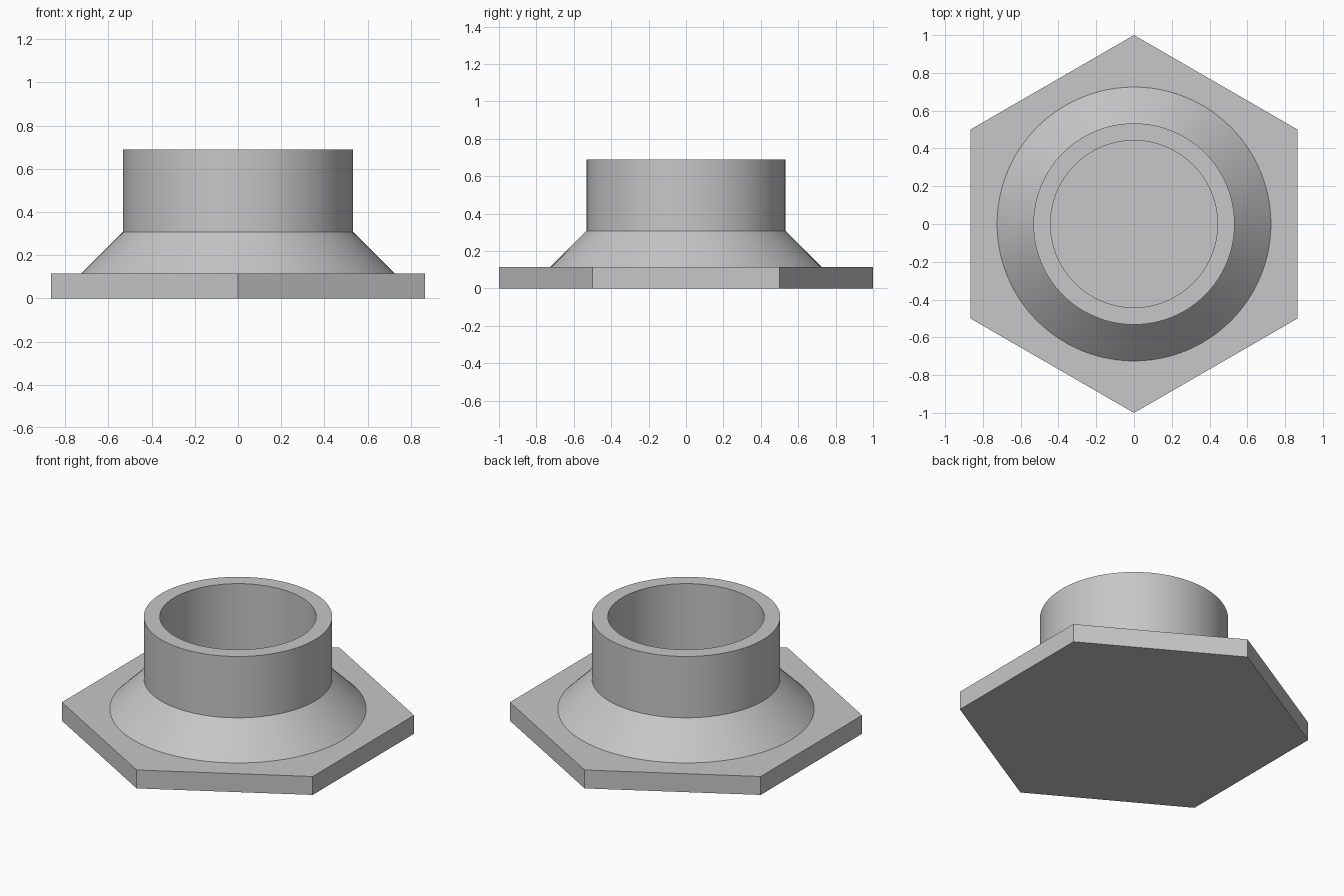
import bpy
import bmesh
import math

SEGMENTS = 96
PLATE_TOP = 0.115

if "Cube" in bpy.data.objects:
    bpy.data.objects.remove(bpy.data.objects["Cube"], do_unlink=True)

# Plain grey material
grey = bpy.data.materials.new("plain_grey")
grey.use_nodes = True
colour = (0.57, 0.57, 0.57, 1.0)
grey.diffuse_color = colour
grey.node_tree.nodes["Principled BSDF"].inputs["Base Color"].default_value = colour


def add_object(name, bm):
    bmesh.ops.recalc_face_normals(bm, faces=bm.faces)
    mesh = bpy.data.meshes.new(name)
    bm.to_mesh(mesh)
    bm.free()
    mesh.materials.append(grey)
    obj = bpy.data.objects.new(name, mesh)
    bpy.context.collection.objects.link(obj)
    return obj


def ring(bm, radius, z, count):
    step = 2 * math.pi / count
    return [bm.verts.new((radius * math.sin(i * step), radius * math.cos(i * step), z))
            for i in range(count)]


def bridge(bm, a, b):
    for i in range(len(a)):
        j = (i + 1) % len(a)
        bm.faces.new((a[i], a[j], b[j], b[i]))


# Hexagonal base plate with corners at front and back
bm = bmesh.new()
low, high = ring(bm, 1.0, 0, 6), ring(bm, 1.0, PLATE_TOP, 6)
bridge(bm, low, high)
bm.faces.new(low)
bm.faces.new(high)
plate = add_object("hex_flange_body", bm)

# Hollow collar with a flared foot, its root sunk into the plate
profile = [(0.442, 0.05), (0.725, 0.05), (0.725, PLATE_TOP),
           (0.533, 0.307), (0.533, 0.69), (0.442, 0.69), (0.442, PLATE_TOP)]
bm = bmesh.new()
rings = [ring(bm, r, z, SEGMENTS) for r, z in profile]
for k, current in enumerate(rings):
    bridge(bm, current, rings[(k + 1) % len(rings)])
collar = add_object("collar_helper", bm)

# Weld the collar to the plate; the plate top closes the bore
union = plate.modifiers.new("collar_union", "BOOLEAN")
union.operation = "UNION"
union.solver = "EXACT"
union.object = collar
bpy.ops.object.select_all(action="DESELECT")
plate.select_set(True)
bpy.context.view_layer.objects.active = plate
bpy.ops.object.modifier_apply(modifier=union.name)
bpy.data.objects.remove(collar, do_unlink=True)

# Smooth round walls with crisp edges
bpy.ops.object.shade_smooth_by_angle(angle=math.radians(30))
